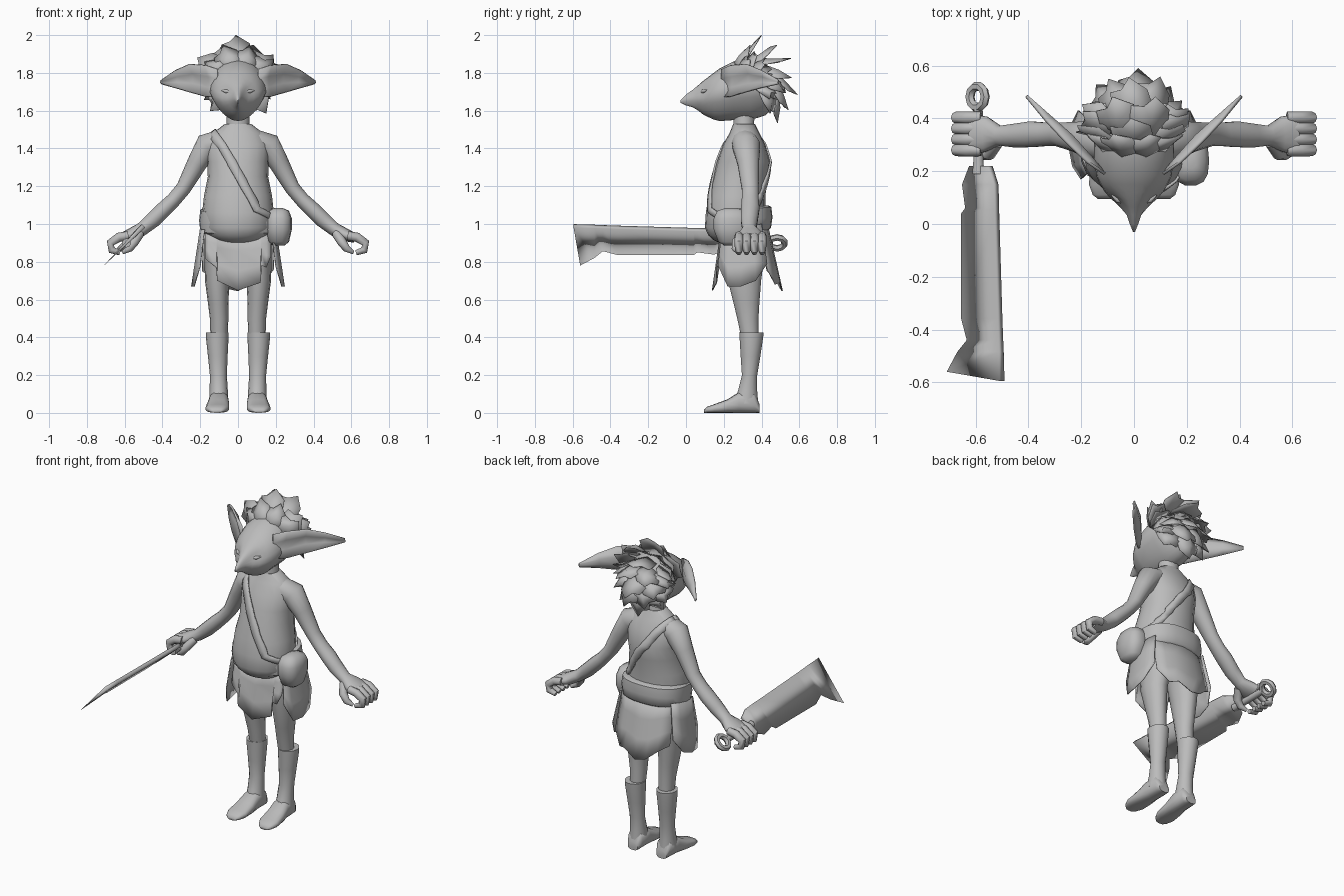
import bpy, bmesh, math, random
from mathutils import Vector as V

random.seed(4)
grey = bpy.data.materials.new("plain grey")
grey.diffuse_color = (0.5, 0.5, 0.5, 1)


def make(name, verts, faces, mirror=False, thick=0):
    me = bpy.data.meshes.new(name)
    me.from_pydata([tuple(v) for v in verts], [], faces)
    bm = bmesh.new()
    bm.from_mesh(me)
    bmesh.ops.recalc_face_normals(bm, faces=bm.faces)
    bm.to_mesh(me)
    bm.free()
    me.materials.append(grey)
    ob = bpy.data.objects.new(name, me)
    bpy.context.collection.objects.link(ob)
    if thick:
        mod = ob.modifiers.new("thickness", 'SOLIDIFY')
        mod.thickness = thick
        mod.offset = 0
    if mirror:
        mod = ob.modifiers.new("mirror", 'MIRROR')
        mod.use_mirror_merge = False
    return ob


def tube(name, rings, side=(0, 1, 0), axis=None, n=14, k=1.0, mirror=False, shape=None):
    """Skin rings of (x, y, z, radius across, radius along side)."""
    pts = [V(r[:3]) for r in rings]
    verts, faces = [], []
    for i, r in enumerate(rings):
        t = V(axis) if axis else pts[min(i + 1, len(pts) - 1)] - pts[max(i - 1, 0)]
        u = t.cross(V(side)).normalized()
        s = u.cross(t).normalized()
        for j in range(n):
            a = math.tau * j / n
            c, d = math.cos(a), math.sin(a)
            c, d = math.copysign(abs(c) ** k, c), math.copysign(abs(d) ** k, d)
            p = pts[i] + u * r[3] * c + s * r[4] * d
            verts.append(shape(p, pts[i], r) if shape else p)
    for i in range(len(rings) - 1):
        for j in range(n):
            a, b = i * n + j, i * n + (j + 1) % n
            faces.append((a, b, b + n, a + n))
    faces += [tuple(range(n)), tuple(range(len(verts) - n, len(verts)))]
    return make(name, verts, faces, mirror)


def panel(name, cols, mirror=False, rows=3, thick=0.006):
    """Hanging sheet: each column is a top point and a bottom point."""
    verts = [V(a).lerp(V(b), i / rows) for a, b in cols for i in range(rows + 1)]
    m = rows + 1
    faces = [(c * m + i, c * m + i + 1, c * m + m + i + 1, c * m + m + i)
             for c in range(len(cols) - 1) for i in range(rows)]
    return make(name, verts, faces, mirror, thick)


# torso: (z, front y, back y, half width)
prof = [(.895, .19, .36, .08), (.915, .145, .39, .125), (.94, .118, .40, .16), (.98, .10, .42, .183),
        (1.06, .105, .42, .19), (1.15, .12, .42, .18), (1.25, .145, .435, .16), (1.33, .165, .445, .163),
        (1.42, .195, .42, .17), (1.48, .23, .39, .135), (1.53, .25, .365, .07)]
torso = tube("torso", [(0, (f + b) / 2, z, w, (b - f) / 2) for z, f, b, w in prof],
             axis=(0, 0, 1), n=20, k=.95)
tube("neck", [(0, .32, 1.46, .08, .07), (0, .305, 1.53, .06, .056), (0, .31, 1.62, .06, .06)],
     axis=(0, 0, 1))

# head: (y, bottom z, top z, half width), narrowing to the chin, with shallow eye sockets
hp = [(-.03, 1.642, 1.655, .004), (.0, 1.628, 1.685, .016), (.035, 1.618, 1.71, .028),
      (.065, 1.60, 1.735, .06), (.09, 1.58, 1.757, .088), (.12, 1.565, 1.78, .11),
      (.15, 1.552, 1.803, .128), (.18, 1.545, 1.825, .142),
      (.25, 1.55, 1.86, .152), (.34, 1.55, 1.88, .15), (.42, 1.575, 1.85, .13),
      (.48, 1.63, 1.79, .08), (.495, 1.69, 1.73, .03)]


def face(p, c, r):
    f = max(0, (c.z - p.z) / r[3])
    q = V((p.x * (1 - .28 * f), p.y, p.z))
    d = (V((abs(q.x), q.y, q.z)) - V((.075, .075, 1.71))).length
    dent = .018 * max(0, 1 - d / .06)
    return q + V((-math.copysign(dent, q.x) * .6, dent, 0))


tube("head", [(0, y, (b + t) / 2, (t - b) / 2, w) for y, b, t, w in hp],
     side=(1, 0, 0), axis=(0, 1, 0), n=24, shape=face)

# eyes, mostly sunk into the face
tube("eye", [(.04, .08, 1.698, .004, .004), (.062, .091, 1.702, .011, .011),
             (.084, .11, 1.708, .004, .004)], n=8, mirror=True)

# ears: cupped leaf, stations of (x, y, top z, bottom z, cup depth)
ear = [(.11, .19, 1.82, 1.67, .0), (.175, .235, 1.84, 1.675, .02), (.26, .315, 1.845, 1.70, .03),
       (.335, .395, 1.812, 1.722, .02), (.408, .485, 1.762, 1.742, .0)]
ev = [V((x - d * .8 * c, y + d * .6 * c, b + (t - b) * h)) for x, y, t, b, d in ear
      for h, c in ((0, 0), (.3, 1), (.65, 1), (1, 0))]
make("ear", ev, [(4 * i + j, 4 * i + j + 1, 4 * i + j + 5, 4 * i + j + 4)
                 for i in range(4) for j in range(3)], True, .012)

# hair: large overlapping jagged plates swept back from the crown
mid = V((0, .34, 1.72))


def ray(lat, phi, r):
    l, p = math.radians(lat), math.radians(phi)
    return mid + V((math.sin(l), math.cos(l) * math.sin(p), math.cos(l) * math.cos(p))) * r


hv, hf = [], []
# rows of (start angle, tip radius, sideways angles)
for phi, tip, lats in [(-36, .25, (-48, -16, 16, 48)), (-24, .285, (-50, 0, 50)),
                       (-4, .282, (-54, -20, 20, 54)), (18, .26, (-58, 0, 58)),
                       (40, .245, (-56, -20, 20, 56)), (62, .245, (-38, 0, 38)),
                       (84, .24, (-54, -18, 18, 54)), (106, .235, (-44, 0, 44))]:
    for lat in lats:
        k = len(hv)
        r = tip + random.uniform(-.01, .01) - abs(lat) * .0004
        w, o = 26, random.uniform(-5, 5)
        hv += [ray(lat - w, phi, .145), ray(lat, phi - 2, .158), ray(lat + w, phi, .145),
               ray(lat - w, phi + 18, .175), ray(lat, phi + 18, .19), ray(lat + w, phi + 18, .175),
               ray(lat - w * .75 + o, phi + 31, r - .04), ray(lat - w * .3 + o, phi + 30, r - .035),
               ray(lat + o, phi + 36, r), ray(lat + w * .65 + o, phi + 32, r - .04)]
        hf += [[k + i for i in f] for f in ((0, 1, 4, 3), (1, 2, 5, 4), (3, 4, 7, 6),
                                            (4, 8, 7), (4, 5, 9, 8))]
make("hair", hv, hf, thick=.004)

# arms
tube("arm", [(.09, .31, 1.435, .065, .07), (.16, .32, 1.415, .07, .075), (.218, .33, 1.32, .053, .058),
             (.288, .34, 1.19, .04, .046), (.34, .34, 1.128, .039, .046), (.39, .34, 1.08, .042, .05),
             (.45, .335, 1.022, .042, .046), (.51, .335, .972, .036, .038),
             (.56, .34, .945, .036, .068), (.62, .34, .925, .025, .08)], mirror=True)

# curled fingers and thumbs
for i in range(4):
    y = .28 + i * .041
    tube(f"finger_{i + 1}", [(.58, y, .938, .024, .023), (.63, y, .93, .025, .024),
                             (.675, y, .90, .022, .023), (.669, y, .862, .02, .021),
                             (.625, y, .848, .014, .015)], n=8, mirror=True)
tube("thumb", [(.52, .31, .95, .025, .025), (.55, .265, .905, .025, .025),
               (.575, .262, .87, .02, .02), (.61, .275, .85, .01, .01)], n=8, mirror=True)

# legs, boots and feet: (z, centre x, half width, front y, back y)
for name, rows in [
    ("leg", [(.96, .09, .085, .19, .42), (.85, .1, .078, .20, .42), (.7, .11, .065, .22, .40),
             (.58, .105, .054, .25, .39), (.5, .1, .049, .27, .385), (.38, .1, .045, .295, .385)]),
    ("boot", [(.425, .11, .06, .28, .413), (.40, .11, .06, .282, .41), (.3, .107, .052, .288, .395),
              (.2, .104, .045, .295, .378), (.12, .102, .048, .275, .378), (.05, .102, .052, .25, .384)])]:
    tube(name, [(x, (f + b) / 2, z, w, (b - f) / 2) for z, x, w, f, b in rows],
         axis=(0, 0, 1), mirror=True)
tube("foot", [(x, y, t / 2, t / 2, w) for y, t, x, w in
              [(.388, .05, .1, .035), (.36, .11, .1, .05), (.28, .11, .102, .053), (.22, .072, .106, .06),
               (.15, .046, .11, .062), (.11, .032, .112, .045), (.095, .015, .112, .025)]],
     side=(1, 0, 0), axis=(0, 1, 0), k=.75, mirror=True)

# belt, dipping under the belly
tube("belt", [(0, .29, z, w, d) for z, w, d in
              [(.95, .175, .14), (.965, .2, .16), (1.02, .206, .168), (1.075, .2, .162), (1.085, .18, .145)]],
     axis=(0, 0, 1), n=24, k=.85,
     shape=lambda p, c, r: V((p.x, p.y, p.z + .1 * (p.y - .3))))

# hip pouch
tube("pouch", [(.215, .24, z, w, d) for z, w, d in
               [(.885, .03, .035), (.905, .055, .07), (.97, .07, .095), (1.03, .07, .095),
                (1.07, .055, .075), (1.085, .02, .03)]], axis=(0, 0, 1), k=.75)

# diagonal strap laid onto the torso
path = [(-.15, .31, 1.5), (-.09, .19, 1.42), (-.03, .15, 1.32), (.04, .12, 1.2), (.11, .11, 1.08),
        (.19, .2, 1.03), (.2, .33, 1.06), (.14, .43, 1.14), (.06, .46, 1.24), (-.03, .46, 1.35),
        (-.1, .42, 1.45), (-.15, .31, 1.5)]
fine = [V(a).lerp(V(b), i / 4) for a, b in zip(path, path[1:]) for i in range(4)] + [V(path[-1])]
off = V((.022, 0, .013))
strap = panel("strap", [(p + off, p - off) for p in fine], rows=2, thick=0)
wrap = strap.modifiers.new("wrap", 'SHRINKWRAP')
wrap.target = torso
wrap.wrap_mode = 'ABOVE_SURFACE'
wrap.offset = .006
strap.modifiers.new("thickness", 'SOLIDIFY').thickness = .01
strap.modifiers["thickness"].offset = 0

# loincloth panels
front = [(-.175, .82), (-.155, .80), (-.115, .77), (-.11, .70), (0, .648), (.12, .69),
         (.125, .78), (.15, .77), (.175, .83)]
panel("front_cloth", [((x, .185 + 1.2 * x * x, .96), (x, .14 + 1.5 * x * x, z)) for x, z in front])
panel("side_cloth", [((.178, .19, .97), (.20, .17, .78)), ((.192, .23, .97), (.232, .22, .67)),
                     ((.198, .29, .98), (.245, .29, .67)), ((.195, .35, .99), (.24, .37, .70)),
                     ((.175, .40, 1.0), (.21, .43, .79))], mirror=True)
back = [(-.19, .75), (-.13, .71), (-.07, .66), (0, .645), (.08, .69), (.13, .68), (.19, .76)]
panel("back_cloth", [((x * .95, .43 - 1.6 * x * x, 1.0), (x, .51 - 2.2 * x * x, z)) for x, z in back])

# grip and pommel ring
tube("grip", [(-.59, y, .9, r, r) for y, r in ((.19, .024), (.24, .02), (.40, .02), (.445, .016))],
     side=(1, 0, 0), n=10)
bpy.ops.mesh.primitive_torus_add(major_segments=10, minor_segments=6, major_radius=.041,
                                 minor_radius=.018, location=(-.593, .482, .9),
                                 rotation=(0, math.radians(135), 0))
ring = bpy.context.object
ring.name = "pommel_ring"
ring.data.materials.append(grey)

# smooth shading with crisp edges
bpy.ops.object.select_all(action='SELECT')
bpy.context.view_layer.objects.active = torso
bpy.ops.object.shade_smooth_by_angle(angle=math.radians(50))

# cleaver blade: (y, spine z, edge z), lying on a diagonal plane, smooth all over
blade = [(.22, .945, .865), (.15, .967, .838), (.06, .97, .85), (.04, .97, .835), (-.36, .982, .835),
         (-.44, .985, .856), (-.485, .987, .82), (-.58, .99, .78)]
nrm = V((.707, 0, -.707)) * .013
bv = []
for y, s, e in blade:
    sp, ed = V((s - 1.49, y, s)), V((e - 1.49, y, e))
    if y == -.58:
        sp.y, ed.y = -.595, -.56
    bv += [sp + nrm, sp - nrm, ed]
bf = [(3 * i + a, 3 * i + b, 3 * i + b + 3, 3 * i + a + 3) for i in range(len(blade) - 1)
      for a, b in ((0, 1), (1, 2), (2, 0))]
make("blade", bv, bf + [(0, 1, 2), (21, 22, 23)]).data.shade_smooth()
